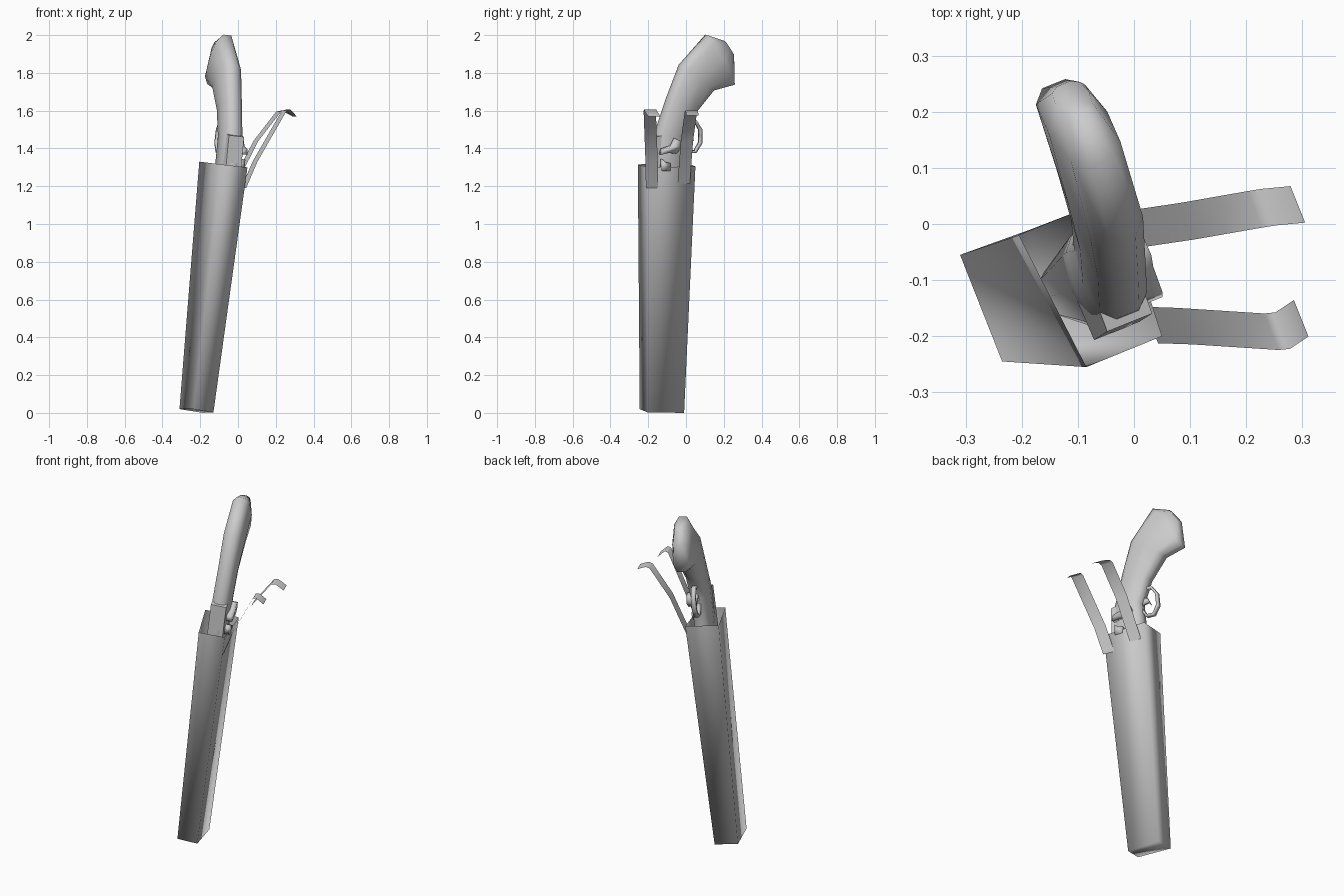
import bpy, bmesh, math
from mathutils import Vector

if "Cube" in bpy.data.objects:
    bpy.data.objects.remove(bpy.data.objects["Cube"])

U = Vector((-0.37, 0.93, 0.0)).normalized()      # along the wide side of the holster
V = Vector((0.92, 0.37, -0.11)).normalized()     # normal of the pistol's mid plane


def mid(y, z, off=0.0):
    """Point on the pistol's mid plane, pushed sideways by off."""
    return Vector((-0.4 * y + 0.12 * z - 0.252, y, z)) + V * off


def make(name, verts, faces, angle=180, recalc=True):
    me = bpy.data.meshes.new(name)
    me.from_pydata([tuple(v) for v in verts], [], faces)
    if recalc:
        bm = bmesh.new()
        bm.from_mesh(me)
        bmesh.ops.recalc_face_normals(bm, faces=bm.faces)
        bm.to_mesh(me)
        bm.free()
    ob = bpy.data.objects.new(name, me)
    bpy.context.collection.objects.link(ob)
    bpy.ops.object.select_all(action='DESELECT')
    ob.select_set(True)
    bpy.context.view_layer.objects.active = ob
    bpy.ops.object.shade_smooth_by_angle(angle=math.radians(angle))
    return ob


def loft(name, rings, angle=180, closed=False):
    n, k = len(rings[0]), len(rings)
    verts = [p for r in rings for p in r]
    faces = [(i * n + j, i * n + (j + 1) % n,
              (i + 1) % k * n + (j + 1) % n, (i + 1) % k * n + j)
             for i in range(k if closed else k - 1) for j in range(n)]
    if not closed:
        faces += [tuple(range(n)), tuple(range((k - 1) * n, k * n))]
    return make(name, verts, faces, angle)


def prism(name, outline, lo, hi, angle=180):
    return loft(name, [[mid(y, z, o) for y, z in outline] for o in (lo, hi)], angle)


# Holster: tapered four-sided sleeve, open at the top, thin leather
bottom = [(-0.31, -0.055, 0.02), (-0.235, -0.245, 0.02), (-0.13, -0.205, 0.003), (-0.185, -0.01, 0.0)]
top = [(-0.205, -0.02, 1.33), (-0.085, -0.255, 1.315), (0.05, -0.2, 1.30), (-0.03, 0.05, 1.305)]
sides = [(i, (i + 1) % 4, 4 + (i + 1) % 4, 4 + i) for i in range(4)]
make("holster", bottom + top, sides + [(3, 2, 1, 0)], recalc=False)

# Stock and grip: (front y, z), (back y, z), half width
stations = [
    ((-0.16, 0.60), (-0.08, 0.60), 0.032),
    ((-0.187, 1.30), (-0.01, 1.30), 0.050),
    ((-0.16, 1.48), (-0.01, 1.46), 0.054),
    ((-0.10, 1.66), (0.045, 1.59), 0.054),
    ((-0.03, 1.84), (0.14, 1.71), 0.060),
    ((0.11, 2.00), (0.25, 1.74), 0.056),
    ((0.20, 1.97), (0.25, 1.89), 0.032),
]
rings = []
for (fy, fz), (by, bz), w in stations:
    a, b = mid(fy, fz), mid(by, bz)
    c, h = (a + b) / 2, (b - a) / 2
    ring = []
    for s, t in ((1, .4), (.72, .85), (0, 1), (-.72, .85), (-1, .4),
                 (-1, -.4), (-.72, -.85), (0, -1), (.72, -.85), (1, -.4)):
        ring.append(c + h * s + V * w * t)
    rings.append(ring)
loft("stock_and_grip", rings)

# Breech block at the front of the stock
prism("breech_block", [(-0.19, 1.22), (-0.175, 1.465), (-0.13, 1.475), (-0.12, 1.2)], -0.045, 0.042, 40)

# Hammer and nipple on the right side of the lock
prism("hammer", [(-0.16, 1.375), (-0.15, 1.405), (-0.105, 1.42), (-0.085, 1.46), (-0.06, 1.45),
                 (-0.05, 1.415), (-0.08, 1.38), (-0.12, 1.385)], 0.045, 0.08)
prism("nipple", [(-0.155, 1.29), (-0.15, 1.35), (-0.135, 1.335), (-0.11, 1.33), (-0.11, 1.29)], 0.04, 0.075)

# Trigger guard: octagonal loop in the mid plane
guard = []
for i in range(8):
    t = math.tau * (i + 0.5) / 8
    ring = []
    for rad, off in ((-.007, -.013), (.007, -.013), (.007, .013), (-.007, .013)):
        ring.append(mid(0.028 + (0.052 + rad) * math.cos(t), 1.465 + (0.088 + rad) * math.sin(t), off))
    guard.append(ring)
loft("trigger_guard", guard, closed=True)
prism("trigger", [(-0.015, 1.50), (0.02, 1.49), (0.04, 1.44), (0.025, 1.46), (-0.015, 1.45)], -0.006, 0.006)


# Two loose retaining straps on the right side, flat sheets
def strap(name, path):
    verts, faces = [], []
    for x, y, z in path:
        c = Vector((x, y, z))
        verts += [c - U * 0.035, c + U * 0.035]
    for i in range(len(path) - 1):
        faces.append((2 * i, 2 * i + 1, 2 * i + 3, 2 * i + 2))
    return make(name, verts, faces, recalc=False)


strap("front_strap", [(0.03, -0.18, 1.19), (0.09, -0.182, 1.33), (0.245, -0.192, 1.60),
                      (0.265, -0.19, 1.605), (0.298, -0.168, 1.57)])
strap("back_strap", [(-0.02, -0.012, 1.215), (0.095, 0.005, 1.44), (0.215, 0.026, 1.595),
                     (0.24, 0.03, 1.60), (0.292, 0.035, 1.575)])
